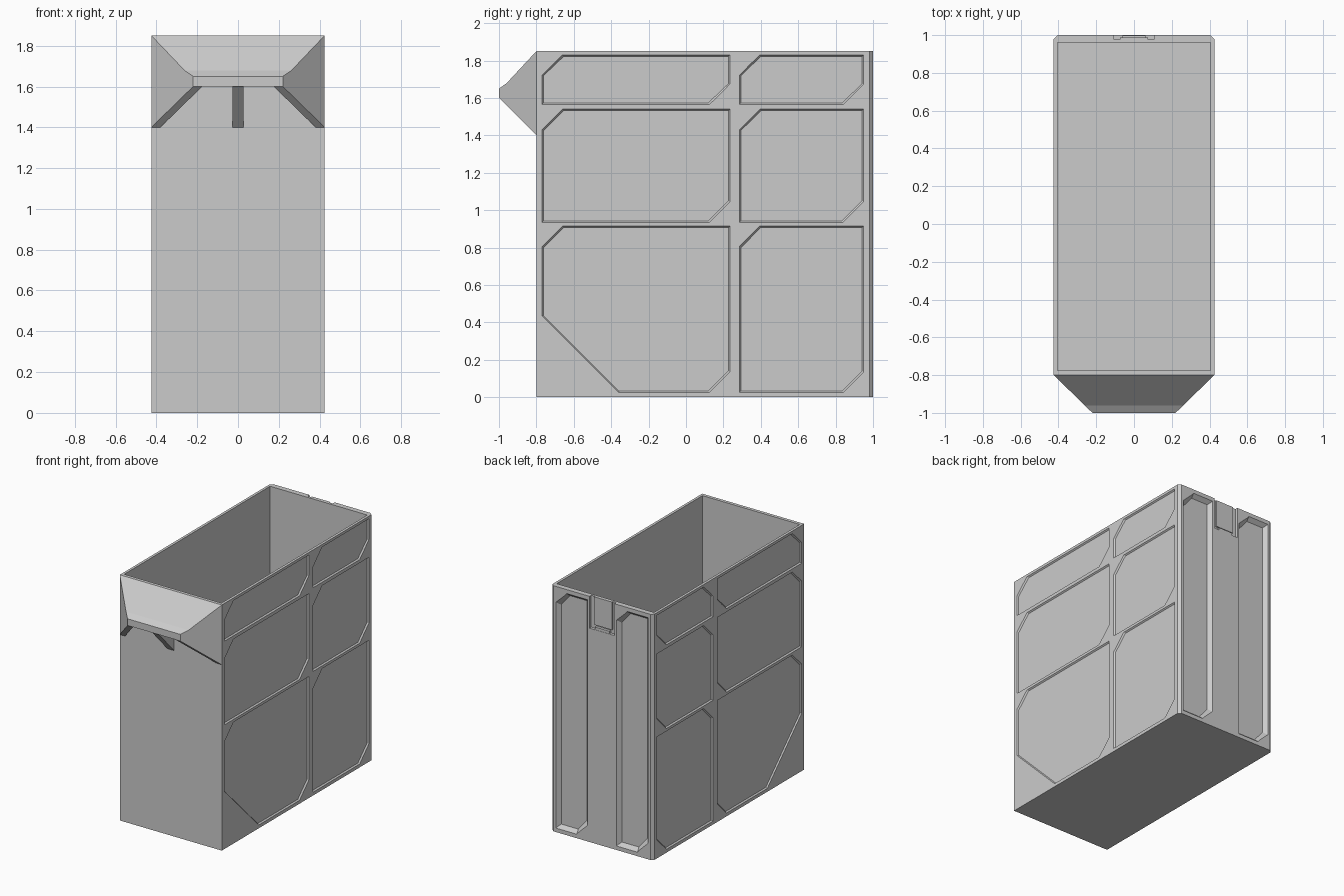
import bpy, bmesh
from mathutils import Vector

if "Cube" in bpy.data.objects:
    bpy.data.objects.remove(bpy.data.objects["Cube"])

W, FRONT, BACK, TOP = 0.425, -0.80, 1.0, 1.85


def loft(bm, a, b):
    """Closed solid between two matching rings of points."""
    va = [bm.verts.new(p) for p in a]
    vb = [bm.verts.new(p) for p in b]
    n = len(a)
    bm.faces.new(va)
    bm.faces.new(vb[::-1])
    for i in range(n):
        j = (i + 1) % n
        bm.faces.new((va[j], va[i], vb[i], vb[j]))


def box(bm, x0, x1, y0, y1, z0, z1):
    ring = [(x0, y0), (x1, y0), (x1, y1), (x0, y1)]
    loft(bm, [(x, y, z0) for x, y in ring], [(x, y, z1) for x, y in ring])


def finish(bm, name):
    bmesh.ops.recalc_face_normals(bm, faces=bm.faces[:])
    me = bpy.data.meshes.new(name)
    bm.to_mesh(me)
    bm.free()
    ob = bpy.data.objects.new(name, me)
    bpy.context.collection.objects.link(ob)
    return ob


def panel(u0, u1, v0, v1, c, big=0):
    """Rectangle with top-start and bottom-end corners clipped."""
    start = [(u0 + big, v0), (u0, v0 + big)] if big else [(u0, v0)]
    return start + [(u0, v1 - c), (u0 + c, v1), (u1, v1), (u1, v0 + c), (u1 - c, v0)]


def grow(poly, d):
    us, vs = [p[0] for p in poly], [p[1] for p in poly]
    cu, cv = (min(us) + max(us)) / 2, (min(vs) + max(vs)) / 2
    fu, fv = 1 + 2 * d / (max(us) - min(us)), 1 + 2 * d / (max(vs) - min(vs))
    return [(cu + (u - cu) * fu, cv + (v - cv) * fv) for u, v in poly]


def recess(bm, poly, depth, slope, place):
    """Tapered pocket cutter; place(u, v, d) maps to space, d = depth."""
    eps = 0.01
    outer = grow(poly, slope * eps / depth)
    inner = grow(poly, -slope)
    loft(bm, [place(u, v, -eps) for u, v in outer],
         [place(u, v, depth) for u, v in inner])


# bin body, back corners chamfered
bm = bmesh.new()
k = 0.02
plan = [(-W, FRONT), (W, FRONT), (W, BACK - k), (W - k, BACK), (k - W, BACK), (-W, BACK - k)]
loft(bm, [(x, y, 0) for x, y in plan], [(x, y, TOP) for x, y in plan])
body = finish(bm, "bin_body")

# cutters: inner cavity
bm = bmesh.new()
box(bm, -0.405, 0.405, -0.775, 0.96, 0.03, TOP + 0.1)

# cutters: six shallow panels on each side
for s in (1, -1):
    for r, (z0, z1) in enumerate([(0.025, 0.915), (0.935, 1.54), (1.565, 1.83)]):
        for c, (y0, y1) in enumerate([(-0.77, 0.235), (0.285, 0.95)]):
            big = 0.41 if r == 0 and c == 0 else 0
            recess(bm, panel(y0, y1, z0, z1, 0.11, big), 0.01, 0.008,
                   lambda u, v, d, s=s: (s * (W - d), u, v))

# cutters: two long channels in the back
for x0, x1 in ((0.12, 0.385), (-0.385, -0.12)):
    recess(bm, panel(-x1, -x0, 0.03, 1.82, 0.09), 0.03, 0.025,
           lambda u, v, d: (-u, BACK - d, v))

# cutter: catch slot at the top of the back
box(bm, -0.105, 0.105, 0.978, 1.05, 1.61, TOP + 0.1)
cutter = finish(bm, "cutter")
cutter.hide_render = True

mod = body.modifiers.new("cut", "BOOLEAN")
mod.operation = "DIFFERENCE"
mod.solver = "EXACT"
mod.object = cutter
bpy.context.view_layer.objects.active = body
bpy.ops.object.modifier_apply(modifier=mod.name)
bpy.data.objects.remove(cutter)

# catch tongue and ledge inside the slot
bm = bmesh.new()
box(bm, -0.075, 0.075, 0.97, 0.988, 1.64, TOP)
finish(bm, "catch_tongue")
bm = bmesh.new()
box(bm, -0.06, 0.06, 0.97, 0.998, 1.60, 1.63)
finish(bm, "catch_ledge")


def taper(y):
    return W + (y - FRONT) * 1.025


def rib(name, profile, left, right):
    bm = bmesh.new()
    loft(bm, [(left(y), y, z) for y, z in profile], [(right(y), y, z) for y, z in profile])
    return finish(bm, name)


# front handle: sloped plate with a lip
slope_top = [(-0.80, 1.85), (-0.96, 1.678), (-1.0, 1.65)]
rib("handle_plate", slope_top + [(-1.0, 1.60), (-0.965, 1.60), (-0.80, 1.78)],
    lambda y: -taper(y), taper)

# slanted side gussets and the centre gusset
gusset = slope_top + [(-1.0, 1.60), (-0.80, 1.40)]
for s, side in ((1, "right"), (-1, "left")):
    rib("handle_gusset_" + side, gusset,
        lambda y, s=s: s * taper(y), lambda y, s=s: s * (taper(y) - 0.045))
rib("handle_gusset_centre", [(-0.80, 1.80), (-0.98, 1.62), (-0.99, 1.60), (-0.80, 1.40)],
    lambda y: -0.028, lambda y: 0.028)
